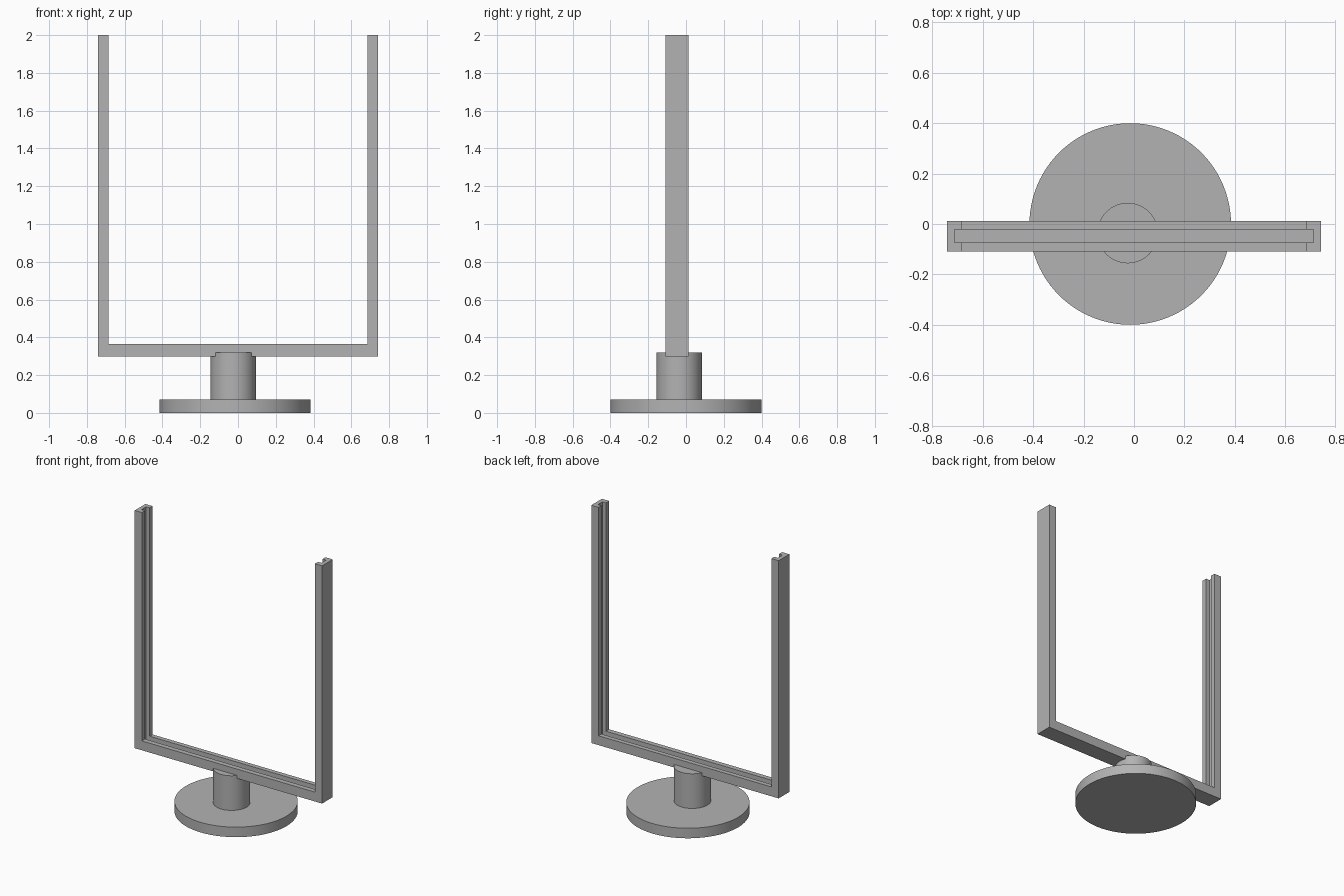
import bpy
import bmesh
import math
from mathutils import Vector

cube = bpy.data.objects.get("Cube")
if cube:
    bpy.data.objects.remove(cube, do_unlink=True)

# Single grey finish
grey = bpy.data.materials.new("plain_grey")
grey.use_nodes = True
colour = (0.45, 0.45, 0.45, 1)
grey.diffuse_color = colour
grey.node_tree.nodes["Principled BSDF"].inputs["Base Color"].default_value = colour


def prism(name, outline, y_front, y_back):
    """Extrude an x-z outline from y_front to y_back."""
    bm = bmesh.new()
    face = bm.faces.new([bm.verts.new((x, y_front, z)) for x, z in outline])
    moved = bmesh.ops.extrude_face_region(bm, geom=[face])["geom"]
    verts = [v for v in moved if isinstance(v, bmesh.types.BMVert)]
    bmesh.ops.translate(bm, verts=verts, vec=Vector((0, y_back - y_front, 0)))
    bmesh.ops.recalc_face_normals(bm, faces=bm.faces)
    mesh = bpy.data.meshes.new(name)
    bm.to_mesh(mesh)
    bm.free()
    mesh.materials.append(grey)
    obj = bpy.data.objects.new(name, mesh)
    bpy.context.collection.objects.link(obj)
    return obj


def disc(name, radius, x, y, bottom, top):
    """Upright smooth cylinder between two heights."""
    bpy.ops.mesh.primitive_cylinder_add(
        vertices=96, radius=radius, depth=top - bottom,
        location=(x, y, (bottom + top) / 2))
    obj = bpy.context.object
    obj.name = name
    obj.data.materials.append(grey)
    bpy.ops.object.shade_smooth_by_angle(angle=math.radians(30))
    return obj


# Round foot and short column
disc("base_disc", 0.4, -0.015, 0, 0, 0.072)
disc("column", 0.12, -0.025, -0.036, 0.07, 0.32)

# U-shaped frame, mirrored from its right half
outer, inner, bottom, sill, top = 0.742, 0.685, 0.298, 0.365, 2.0
half = [(outer, bottom), (outer, top), (inner, top), (inner, sill)]
frame = prism("u_frame", half + [(-x, z) for x, z in reversed(half)], -0.109, 0.012)

# Slot along the inside of the frame that holds a panel
slot_x, slot_z = 0.713, 0.333
cutter = prism("slot_cutter",
               [(-slot_x, slot_z), (slot_x, slot_z), (slot_x, top + 0.1), (-slot_x, top + 0.1)],
               -0.073, -0.021)
cutter.hide_render = True
slot = frame.modifiers.new("slot", 'BOOLEAN')
slot.operation = 'DIFFERENCE'
slot.solver = 'EXACT'
slot.object = cutter
bpy.context.view_layer.objects.active = frame
bpy.ops.object.modifier_apply(modifier=slot.name)
bpy.data.objects.remove(cutter, do_unlink=True)
